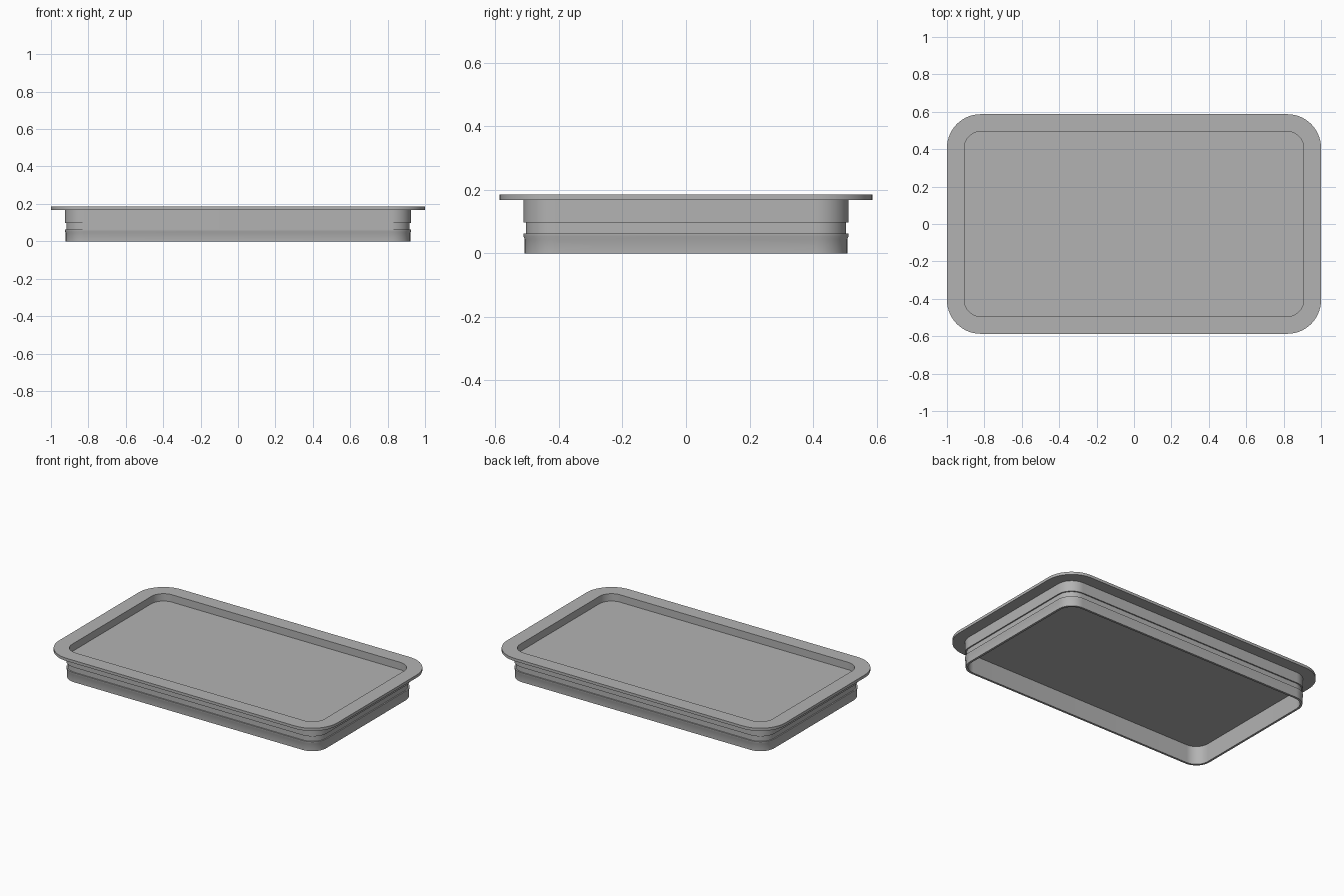
import bpy, bmesh, math

cube = bpy.data.objects.get("Cube")
if cube:
    bpy.data.objects.remove(cube, do_unlink=True)

HALF_X, HALF_Y, CORNER, STEPS = 1.0, 0.587, 0.18, 14

# Single plain grey
grey = bpy.data.materials.new("plain grey")
grey.use_nodes = True
colour = (0.45, 0.45, 0.45, 1)
grey.diffuse_color = colour
grey.node_tree.nodes["Principled BSDF"].inputs["Base Color"].default_value = colour


def rounded_ring(bm, inset, z):
    """Rounded rectangle of vertices, inset evenly from the rim outline."""
    radius = CORNER - inset
    cx, cy = HALF_X - CORNER, HALF_Y - CORNER
    ring = []
    for quarter, (sx, sy) in enumerate([(1, 1), (-1, 1), (-1, -1), (1, -1)]):
        for i in range(STEPS + 1):
            a = math.pi / 2 * (quarter + i / STEPS)
            ring.append(bm.verts.new((sx * cx + radius * math.cos(a),
                                      sy * cy + radius * math.sin(a), z)))
    return ring


# Wall section from the tray floor, over the rim, down the outside and up
# the hollow underside: (inset, height)
section = [
    (0.093, 0.138), (0.093, 0.186),                     # tray recess
    (0.0, 0.186), (0.0, 0.168),                         # flange
    (0.075, 0.168), (0.075, 0.098),                     # upper wall
    (0.083, 0.098), (0.083, 0.063),                     # seal groove
    (0.075, 0.063), (0.075, 0.054), (0.079, 0.045),     # retaining lip
    (0.079, 0.0), (0.093, 0.0), (0.093, 0.12),          # foot and hollow
]

bm = bmesh.new()
rings = [rounded_ring(bm, inset, z) for inset, z in section]
for upper, lower in zip(rings, rings[1:]):
    n = len(upper)
    for i in range(n):
        j = (i + 1) % n
        bm.faces.new((upper[i], upper[j], lower[j], lower[i]))
bm.faces.new(rings[0])
bm.faces.new(rings[-1])
bmesh.ops.recalc_face_normals(bm, faces=bm.faces)

mesh = bpy.data.meshes.new("tray_lid")
bm.to_mesh(mesh)
bm.free()
mesh.materials.append(grey)
lid = bpy.data.objects.new("tray_lid", mesh)
bpy.context.collection.objects.link(lid)
bpy.context.view_layer.objects.active = lid
lid.select_set(True)
bpy.ops.object.shade_smooth_by_angle(angle=math.radians(30))
